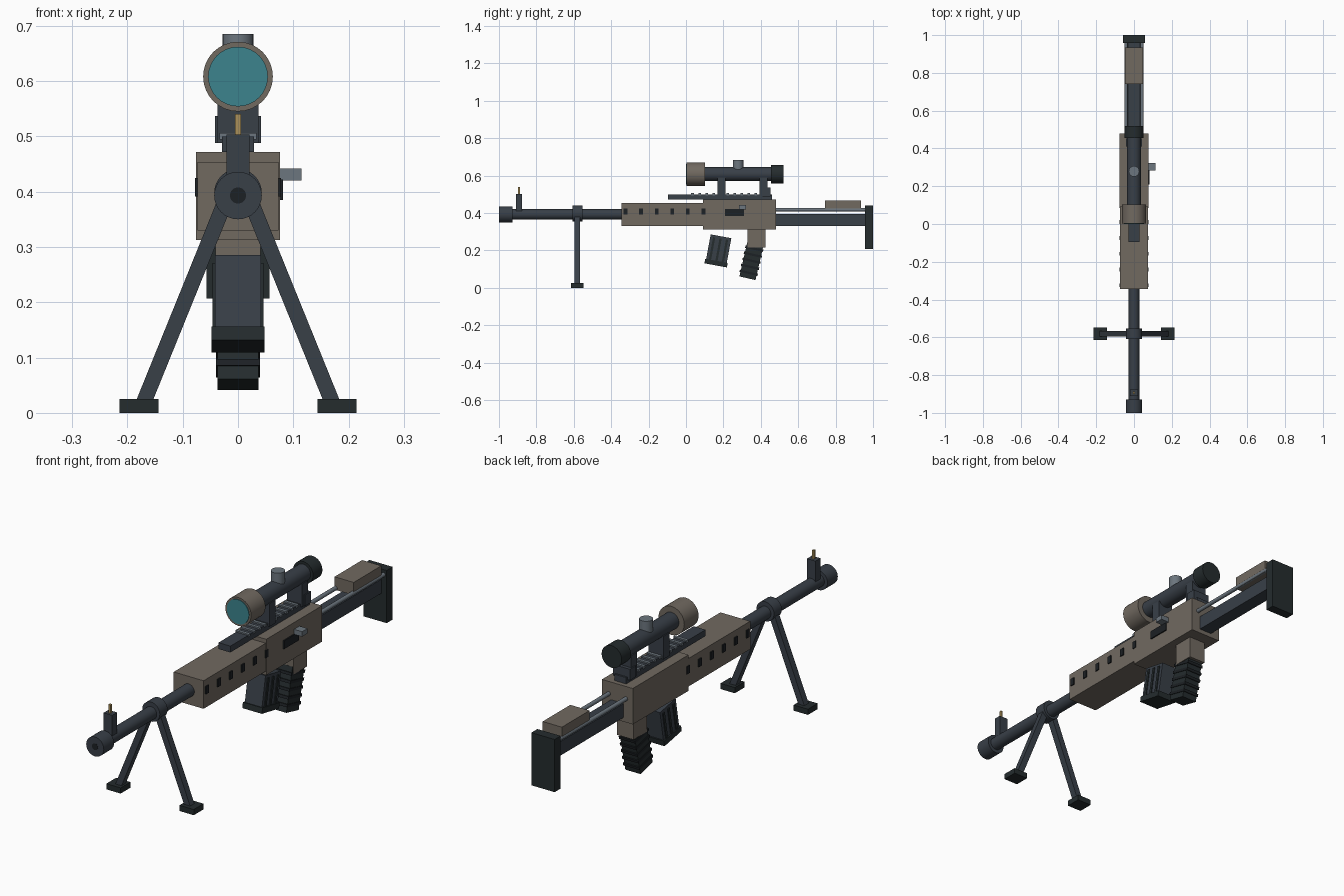
import bpy
from math import radians, atan2, hypot
from mathutils import Matrix, Vector

if "Cube" in bpy.data.objects:
    bpy.data.objects.remove(bpy.data.objects["Cube"])


def mat(name, r, g, b):
    m = bpy.data.materials.new(name)
    m.diffuse_color = (r, g, b, 1)
    m.use_nodes = True
    m.node_tree.nodes["Principled BSDF"].inputs["Base Color"].default_value = m.diffuse_color
    return m


TAN = mat("tan", 0.165, 0.142, 0.118)
METAL = mat("dark_metal", 0.040, 0.050, 0.064)
RUBBER = mat("rubber", 0.018, 0.025, 0.027)
BLACK = mat("black", 0.012, 0.015, 0.018)
STEEL = mat("steel", 0.15, 0.18, 0.21)
LENS = mat("lens", 0.045, 0.23, 0.27)
BRASS = mat("brass", 0.40, 0.28, 0.10)


def box(name, x, y, z, m, tilt=None):
    """Box from (min, max) ranges; tilt = (pivot, rotation about x in degrees)."""
    bpy.ops.mesh.primitive_cube_add(size=1)
    o = bpy.context.object
    o.name = name
    c = Vector([(a + b) / 2 for a, b in (x, y, z)])
    s = [b - a for a, b in (x, y, z)]
    o.data.transform(Matrix.LocRotScale(c, None, Vector(s)))
    if tilt:
        o.data.transform(Matrix.Translation(tilt[0]) @ Matrix.Rotation(radians(tilt[1]), 4, 'X'))
    o.data.materials.append(m)
    return o


def cyl(name, r, y, z, m, x=0, n=32):
    """Cylinder along y between y[0] and y[1]."""
    bpy.ops.mesh.primitive_cylinder_add(vertices=n, radius=r, depth=y[1] - y[0],
                                        location=(x, (y[0] + y[1]) / 2, z),
                                        rotation=(radians(90), 0, 0))
    o = bpy.context.object
    o.name = name
    o.data.materials.append(m)
    bpy.ops.object.shade_smooth_by_angle(angle=radians(35))
    return o


# Barrel, muzzle and front sight
AX = 0.393
cyl("barrel", 0.028, (-0.94, -0.33), AX, METAL)
cyl("muzzle", 0.043, (-1.0, -0.928), AX, METAL)
cyl("bore", 0.0145, (-1.001, -0.99), AX, BLACK)
box("front_sight_block", (-0.021, 0.021), (-0.91, -0.876), (0.40, 0.503), METAL)
box("front_sight_post", (-0.005, 0.005), (-0.899, -0.888), (0.50, 0.54), BRASS)

# Bipod
BY = -0.581
cyl("bipod_collar", 0.043, (BY - 0.027, BY + 0.027), 0.398, METAL)
for side, s in (("left", -1), ("right", 1)):
    top, bot = Vector((s * 0.022, BY, 0.385)), Vector((s * 0.172, BY, 0.015))
    d = top - bot
    leg = box("bipod_leg_" + side, (-0.014, 0.014), (-0.015, 0.015), (-d.length / 2, d.length / 2), METAL)
    leg.location = (top + bot) / 2
    leg.rotation_euler.y = atan2(d.x, d.z)
    fx = s * 0.179
    box("bipod_foot_" + side, (fx - 0.035, fx + 0.035), (BY - 0.034, BY + 0.034), (0, 0.025), RUBBER)

# Forend and receiver
box("forend", (-0.073, 0.073), (-0.345, 0.10), (0.330, 0.454), TAN)
box("receiver", (-0.0755, 0.0755), (0.09, 0.48), (0.313, 0.472), TAN)
for i in range(6):
    y = -0.324 + i * 0.0835
    for side, s in (("left", -1), ("right", 1)):
        box(f"vent_{side}_{i + 1}", (s * 0.074 - 0.004, s * 0.074 + 0.004),
            (y - 0.01, y + 0.01), (0.391, 0.425), BLACK)
box("ejection_port", (0.07, 0.081), (0.208, 0.31), (0.385, 0.422), BLACK)
box("charging_handle", (0.07, 0.115), (0.284, 0.322), (0.42, 0.442), STEEL)

# Top rail with cross slats
box("rail", (-0.029, 0.029), (-0.095, 0.46), (0.472, 0.500), METAL)
for i in range(11):
    y = 0.035 + i * 0.0375
    box(f"rail_slat_{i + 1}", (-0.033, 0.033), (y - 0.007, y + 0.007), (0.494, 0.506), STEEL)

# Scope
SZ = 0.608
cyl("scope_objective", 0.063, (0.002, 0.102), SZ, TAN)
cyl("scope_lens", 0.054, (-0.001, 0.01), SZ, LENS)
cyl("scope_tube", 0.037, (0.09, 0.47), SZ, METAL)
cyl("scope_eyepiece", 0.049, (0.455, 0.52), SZ, RUBBER)
bpy.ops.mesh.primitive_cylinder_add(vertices=24, radius=0.028, depth=0.07, location=(0, 0.279, 0.65))
knob = bpy.context.object
knob.name = "scope_knob"
knob.data.materials.append(STEEL)
bpy.ops.object.shade_smooth_by_angle(angle=radians(35))
for name, y in (("front", 0.190), ("rear", 0.415)):
    box("scope_mount_" + name, (-0.037, 0.037), (y - 0.021, y + 0.021), (0.488, 0.59), METAL)
box("rear_clamp", (-0.042, 0.042), (0.41, 0.452), (0.488, 0.537), METAL)

# Magazine with side ribs
tilt = (Vector((0, 0.173, 0.199)), -10.5)
box("magazine", (-0.042, 0.042), (-0.056, 0.056), (-0.06, 0.078), METAL, tilt)
box("magazine_base", (-0.048, 0.048), (-0.061, 0.061), (-0.08, -0.055), RUBBER, tilt)
for i, y in enumerate((-0.035, 0, 0.035)):
    box(f"magazine_rib_{i + 1}", (-0.046, 0.046), (y - 0.006, y + 0.006), (-0.056, 0.066), RUBBER, tilt)

# Grip with ridges
box("grip_block", (-0.037, 0.037 + 0.008), (0.33, 0.425), (0.215, 0.32), TAN).data.transform(
    Matrix.Translation((-0.004, 0, 0)))
tilt = (Vector((0, 0.350, 0.145)), -13)
box("grip", (-0.037, 0.037), (-0.044, 0.044), (-0.096, 0.096), RUBBER, tilt)
for i in range(5):
    z = -0.066 + i * 0.033
    box(f"grip_ridge_{i + 1}", (-0.040, 0.040), (-0.049, 0.049), (z - 0.006, z + 0.006), BLACK, tilt)

# Stock: lower beam, twin rods, cheek rest, butt pad
box("stock_beam", (-0.031, 0.031), (0.47, 0.97), (0.332, 0.394), METAL)
for side, s in (("left", -1), ("right", 1)):
    cyl("stock_rod_" + side, 0.009, (0.47, 0.97), 0.418, STEEL, x=s * 0.042, n=16)
box("cheek_rest", (-0.047, 0.047), (0.742, 0.935), (0.410, 0.467), TAN)
box("butt_pad", (-0.057, 0.057), (0.958, 1.0), (0.207, 0.44), RUBBER)
